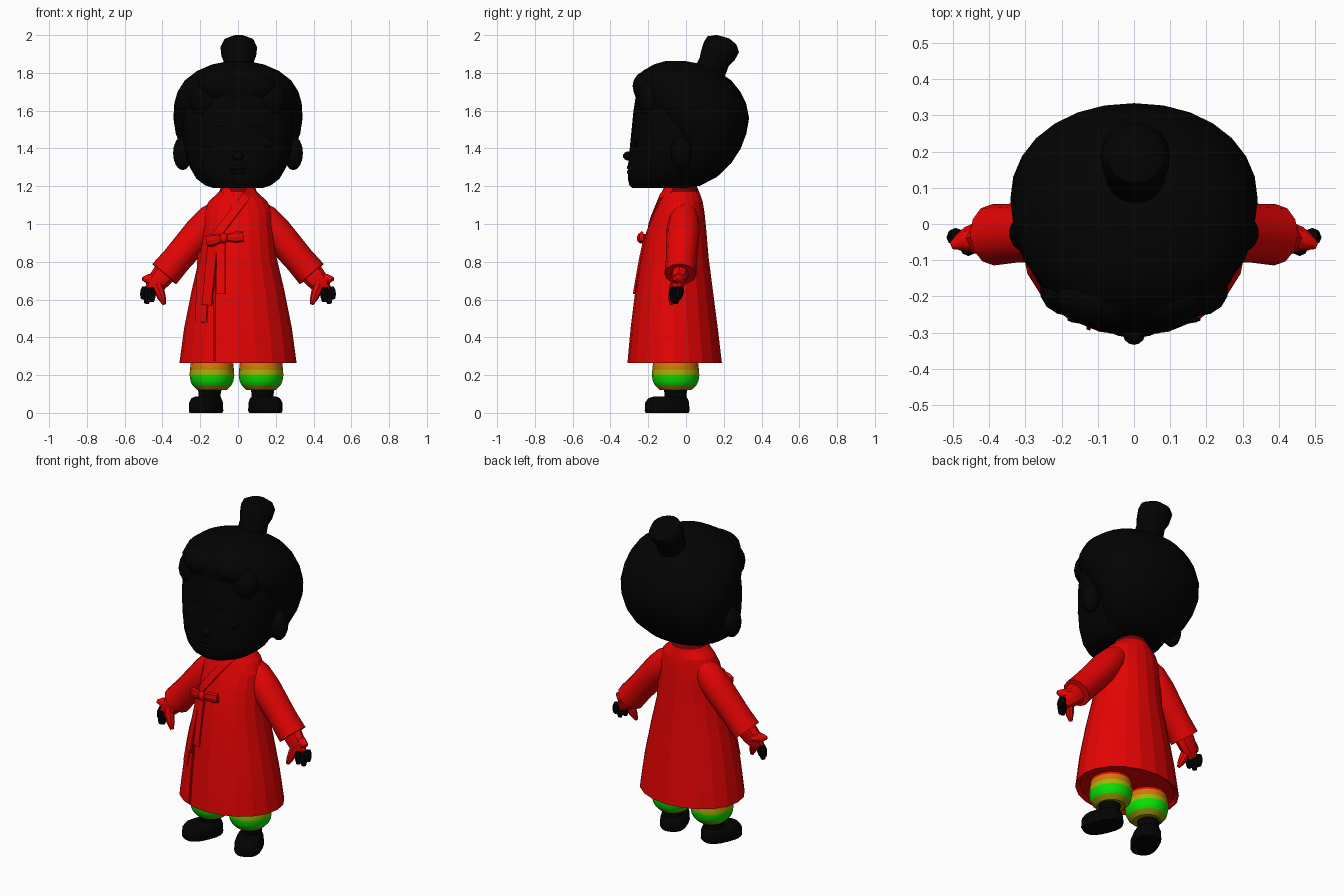
import bpy, bmesh, math
from mathutils import Vector

if "Cube" in bpy.data.objects:
    bpy.data.objects.remove(bpy.data.objects["Cube"])


def material(name, colour):
    m = bpy.data.materials.new(name)
    m.use_nodes = True
    m.diffuse_color = (*colour, 1)
    m.node_tree.nodes["Principled BSDF"].inputs["Base Color"].default_value = (*colour, 1)
    return m


BLACK = material("black", (0.001, 0.001, 0.001))
RED = material("red", (0.78, 0.001, 0.001))
DARK_RED = material("dark_red", (0.16, 0.001, 0.001))
ORANGE = material("orange", (0.65, 0.19, 0.002))
YELLOW = material("yellow_green", (0.36, 0.46, 0.002))
GREEN = material("green", (0.003, 0.75, 0.001))
OLIVE = material("olive", (0.28, 0.26, 0.002))


def finish(bm, name, mats, smooth=40):
    me = bpy.data.meshes.new(name)
    bm.to_mesh(me)
    bm.free()
    ob = bpy.data.objects.new(name, me)
    bpy.context.collection.objects.link(ob)
    for m in mats:
        me.materials.append(m)
    if smooth:
        bpy.ops.object.select_all(action='DESELECT')
        ob.select_set(True)
        bpy.context.view_layer.objects.active = ob
        bpy.ops.object.shade_smooth_by_angle(angle=math.radians(smooth))
    return ob


def loft(name, rings, mats, axis=(0, 0, 1), n=16, power=2, smooth=40):
    """Closed skin over rings (centre, radius across, radius in depth); one material per band."""
    t = Vector(axis).normalized()
    u = Vector((0, 1, 0)).cross(t).normalized()
    v = t.cross(u)
    bm = bmesh.new()
    loops = []
    for c, ru, rv in rings:
        loop = []
        for i in range(n):
            a = math.tau * i / n
            x, y = math.cos(a), math.sin(a)
            x = math.copysign(abs(x) ** (2 / power), x)
            y = math.copysign(abs(y) ** (2 / power), y)
            loop.append(bm.verts.new(Vector(c) + u * x * ru + v * y * rv))
        loops.append(loop)
    for k in range(len(loops) - 1):
        a, b = loops[k], loops[k + 1]
        for i in range(n):
            j = (i + 1) % n
            bm.faces.new((a[i], a[j], b[j], b[i])).material_index = min(k, len(mats) - 1)
    bm.faces.new(loops[0][::-1])
    bm.faces.new(loops[-1]).material_index = len(mats) - 1
    return finish(bm, name, mats, smooth)


def stack(profile):
    """Rings from rows of height, half width, front y, back y."""
    return [((0, (f + b) / 2, z), w, (b - f) / 2) for z, w, f, b in profile]


def limb(name, start, end, radii, mat, depth=1.0, n=8, smooth=40):
    s, e = Vector(start), Vector(end)
    last = len(radii) - 1
    rings = [(s.lerp(e, i / last), r, r * depth) for i, r in enumerate(radii)]
    return loft(name, rings, [mat], e - s, n, smooth=smooth)


def ball(name, pos, size, mat):
    bm = bmesh.new()
    bmesh.ops.create_uvsphere(bm, u_segments=14, v_segments=8, radius=1)
    for vert in bm.verts:
        vert.co = Vector(p + c * s for p, c, s in zip(pos, vert.co, size))
    return finish(bm, name, [mat], 60)


# Coat with a shallow turned-in hem and a dark inner collar
COAT = [(0.265, 0.31, -0.31, 0.19), (0.45, 0.285, -0.293, 0.168),
        (0.65, 0.245, -0.268, 0.142), (0.82, 0.205, -0.24, 0.12),
        (0.96, 0.19, -0.21, 0.108), (1.06, 0.182, -0.17, 0.098),
        (1.12, 0.155, -0.145, 0.088), (1.17, 0.1, -0.128, 0.07),
        (1.205, 0.085, -0.11, 0.055)]
loft("coat", stack([(0.28, 0.285, -0.285, 0.165), (0.267, 0.3, -0.3, 0.18)] + COAT),
     [RED] * len(COAT) + [DARK_RED], n=20, smooth=12)


def coat_front(x, z):
    """Depth of the coat's front at a given place."""
    for lo, hi in zip(COAT, COAT[1:]):
        if z <= hi[0]:
            break
    f = min(1, max(0, (z - lo[0]) / (hi[0] - lo[0])))
    w, front, back = [a + (b - a) * f for a, b in zip(lo[1:], hi[1:])]
    bulge = math.sqrt(max(0, 1 - (x / w) ** 2))
    return (front + back) / 2 - (back - front) / 2 * bulge


def strip(name, start, end, width, gap=0.004, thick=0.009, steps=6):
    """Thin cloth band lying on the coat's front between two (x, z) points."""
    s, e = Vector(start), Vector(end)
    side = (e - s).orthogonal().normalized() * width / 2
    bm = bmesh.new()
    rows = []
    for i in range(steps + 1):
        p = s.lerp(e, i / steps)
        rows.append([bm.verts.new((q.x, coat_front(q.x, q.y) - gap, q.y))
                     for q in (p - side, p + side)])
    for (a, b), (c, d) in zip(rows, rows[1:]):
        bm.faces.new((a, b, d, c))
    ob = finish(bm, name, [RED], 0)
    mod = ob.modifiers.new("cloth", 'SOLIDIFY')
    mod.thickness = thick
    mod.offset = 0
    return ob


# Crossed collar, front seam, sash tails and bow
strip("collar_over", (0.075, 1.19), (-0.13, 0.92), 0.045)
strip("collar_under", (-0.07, 1.19), (0.0, 1.07), 0.045, gap=0.001)
strip("front_seam", (-0.125, 0.9), (-0.125, 0.275), 0.01, gap=0.001)
strip("side_flap", (-0.18, 0.85), (-0.195, 0.48), 0.06, gap=0.001)
strip("long_tail", (-0.13, 0.92), (-0.165, 0.57), 0.05, gap=0.012)
strip("short_tail", (-0.09, 0.92), (-0.09, 0.63), 0.045, gap=0.014)
ball("bow_knot", (-0.075, -0.24, 0.925), (0.022, 0.02, 0.028), RED)
limb("bow_right_loop", (-0.075, -0.238, 0.925), (-0.165, -0.205, 0.91),
     (0.018, 0.026, 0.034, 0.03), RED, 0.45, smooth=20)
limb("bow_left_loop", (-0.075, -0.238, 0.925), (0.028, -0.235, 0.935),
     (0.018, 0.024, 0.03, 0.028), RED, 0.45, smooth=20)

# Arms, hands and legs
for s, side in ((1, "left"), (-1, "right")):
    limb(side + "_sleeve", (s * 0.07, -0.005, 1.11), (s * 0.39, -0.03, 0.735),
         (0.04, 0.078, 0.086, 0.083, 0.08, 0.083), RED, 1.02, 12, 35)
    limb(side + "_palm", (s * 0.38, -0.03, 0.75), (s * 0.468, -0.05, 0.645),
         (0.062, 0.06, 0.056, 0.046, 0.03), RED, 0.75)
    for i, (x, y, z) in enumerate(((0.457, -0.07, 0.588), (0.484, -0.055, 0.578), (0.503, -0.04, 0.602))):
        limb(f"{side}_finger_{i + 1}", (s * (0.458 + i * 0.015), y + 0.008, 0.665), (s * x, y, z),
             (0.02, 0.024, 0.021, 0.012), BLACK)
    limb(side + "_thumb", (s * 0.43, -0.055, 0.68), (s * 0.39, -0.08, 0.575),
         (0.03, 0.028, 0.022, 0.01), RED)
    limb(side + "_outer_finger", (s * 0.43, -0.03, 0.705), (s * 0.505, -0.06, 0.71),
         (0.035, 0.034, 0.025, 0.01), RED)

    x = s * 0.13 - 0.008
    rows = [(0.12, 0.08), (0.145, 0.106), (0.168, 0.117), (0.2, 0.122), (0.228, 0.12), (0.264, 0.116), (0.3, 0.11)]
    loft(side + "_trouser", [((x, -0.055, z), r * 0.97, r * 1.03) for z, r in rows],
         [OLIVE, GREEN, GREEN, YELLOW, ORANGE, RED])
    ankle = s * 0.14 - 0.01
    loft(side + "_ankle", [((ankle, -0.055, z), r, r) for z, r in ((0.05, 0.06), (0.1, 0.058), (0.14, 0.066))],
         [BLACK])
    # Shoe turned outwards
    shoe = loft(side + "_shoe", [((0, y, z), w, d) for z, w, d, y in
                                 ((0, 0.072, 0.115, 0), (0.01, 0.077, 0.12, 0), (0.055, 0.075, 0.118, 0),
                                  (0.078, 0.066, 0.105, 0.005), (0.088, 0.05, 0.08, 0.015))],
                [BLACK], n=20, power=2.6)
    shoe.location = (s * 0.157 - 0.012, -0.1, 0)
    shoe.rotation_euler.z = s * 0.4

# Neck, face and hair
loft("neck", stack([(1.12, 0.06, -0.09, 0.05), (1.24, 0.065, -0.09, 0.055)]), [BLACK])
loft("face", stack([(1.19, 0.13, -0.285, 0.03), (1.205, 0.175, -0.3, 0.06), (1.24, 0.22, -0.308, 0.1),
                    (1.3, 0.255, -0.308, 0.15), (1.4, 0.285, -0.298, 0.2), (1.5, 0.295, -0.288, 0.2),
                    (1.6, 0.29, -0.278, 0.2), (1.7, 0.26, -0.262, 0.15)]), [BLACK], n=28, power=2.2)
loft("hair", stack([(1.2, 0.1, -0.06, 0.07), (1.25, 0.205, -0.07, 0.165), (1.32, 0.265, -0.07, 0.238),
                    (1.4, 0.3, -0.07, 0.29), (1.48, 0.33, -0.13, 0.32), (1.56, 0.342, -0.2, 0.334),
                    (1.64, 0.337, -0.258, 0.318), (1.7, 0.32, -0.277, 0.288), (1.76, 0.282, -0.266, 0.24),
                    (1.81, 0.217, -0.23, 0.167), (1.845, 0.137, -0.17, 0.09), (1.862, 0.05, -0.11, 0)]),
     [BLACK], n=28, power=2.1)
loft("bun", [((0.004, y, z), r, r) for y, z, r in
             ((0.115, 1.78, 0.085), (0.15, 1.86, 0.08), (0.168, 1.89, 0.092), (0.187, 1.935, 0.097),
              (0.19, 1.972, 0.08), (0.195, 1.992, 0.035))], [BLACK], (0, 0.28, 1))
ball("left_forelock", (0.08, -0.19, 1.725), (0.13, 0.09, 0.08), BLACK)
ball("right_forelock", (-0.09, -0.195, 1.73), (0.13, 0.088, 0.085), BLACK)
ball("nose", (0, -0.3, 1.36), (0.032, 0.034, 0.025), BLACK)
ball("upper_lip", (0, -0.303, 1.3), (0.055, 0.01, 0.012), BLACK)
ball("lower_lip", (0, -0.303, 1.275), (0.04, 0.01, 0.012), BLACK)
for s, side in ((1, "left"), (-1, "right")):
    ball(side + "_ear", (s * 0.293, -0.025, 1.375), (0.052, 0.055, 0.09), BLACK)
    ball(side + "_temple_hair", (s * 0.175, -0.185, 1.66), (0.085, 0.07, 0.1), BLACK)
    ball(side + "_eye", (s * 0.13, -0.264, 1.43), (0.055, 0.012, 0.032), BLACK)
    limb(side + "_eyebrow", (s * 0.065, -0.28, 1.515), (s * 0.2, -0.222, 1.53),
         (0.006, 0.013, 0.011, 0.005), BLACK)
